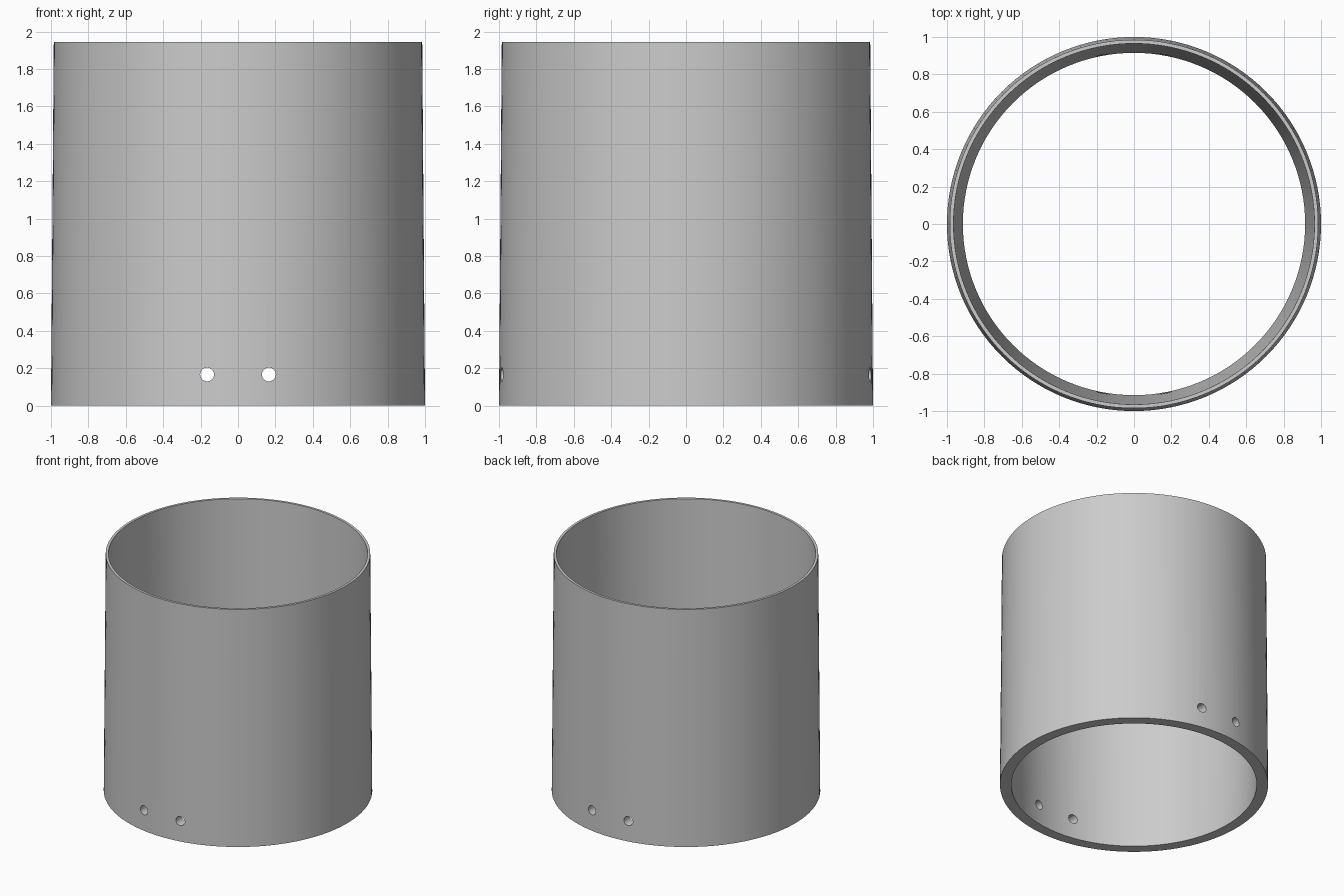
import bpy
import bmesh
import math

cube = bpy.data.objects.get("Cube")
if cube:
    bpy.data.objects.remove(cube, do_unlink=True)

HEIGHT = 1.945
SEGMENTS = 128


def make_material(name, rgb):
    mat = bpy.data.materials.new(name)
    mat.use_nodes = True
    colour = (*rgb, 1)
    mat.diffuse_color = colour
    mat.node_tree.nodes["Principled BSDF"].inputs["Base Color"].default_value = colour
    return mat


grey = make_material("light grey", (0.6, 0.6, 0.6))


def lathe(name, profile):
    """Turn a closed (radius, height) profile around the z axis."""
    bm = bmesh.new()
    verts = [bm.verts.new((r, 0, z)) for r, z in profile]
    edges = [bm.edges.new((v, verts[(i + 1) % len(verts)])) for i, v in enumerate(verts)]
    bmesh.ops.spin(bm, geom=verts + edges, cent=(0, 0, 0), axis=(0, 0, 1),
                   angle=math.tau, steps=SEGMENTS, use_merge=True)
    bmesh.ops.remove_doubles(bm, verts=bm.verts, dist=0.0001)
    bmesh.ops.recalc_face_normals(bm, faces=bm.faces)
    mesh = bpy.data.meshes.new(name)
    bm.to_mesh(mesh)
    bm.free()
    obj = bpy.data.objects.new(name, mesh)
    bpy.context.collection.objects.link(obj)
    mesh.materials.append(grey)
    return obj


# Tapered sleeve: thick wall at the base, thin rim at the top
sleeve = lathe("tapered_sleeve", [(1.0, 0), (0.985, HEIGHT), (0.965, HEIGHT), (0.915, 0)])

# Two round holes drilled through the front and back walls
for side, x in (("left", 0.165), ("right", -0.165)):
    bpy.ops.mesh.primitive_cylinder_add(vertices=32, radius=0.037, depth=3,
                                        location=(x, 0, 0.167),
                                        rotation=(math.pi / 2, 0, 0))
    drill = bpy.context.object
    drill.name = side + "_hole_cutter"
    drill.data.materials.append(grey)
    drill.hide_render = True
    cut = sleeve.modifiers.new(side + "_hole", "BOOLEAN")
    cut.operation = "DIFFERENCE"
    cut.solver = "EXACT"
    cut.object = drill
    bpy.context.view_layer.objects.active = sleeve
    bpy.ops.object.modifier_apply(modifier=cut.name)
    bpy.data.objects.remove(drill, do_unlink=True)

# Smooth walls with sharp rims and hole edges
bpy.ops.object.select_all(action="DESELECT")
sleeve.select_set(True)
bpy.context.view_layer.objects.active = sleeve
bpy.ops.object.shade_smooth_by_angle(angle=math.radians(30))
